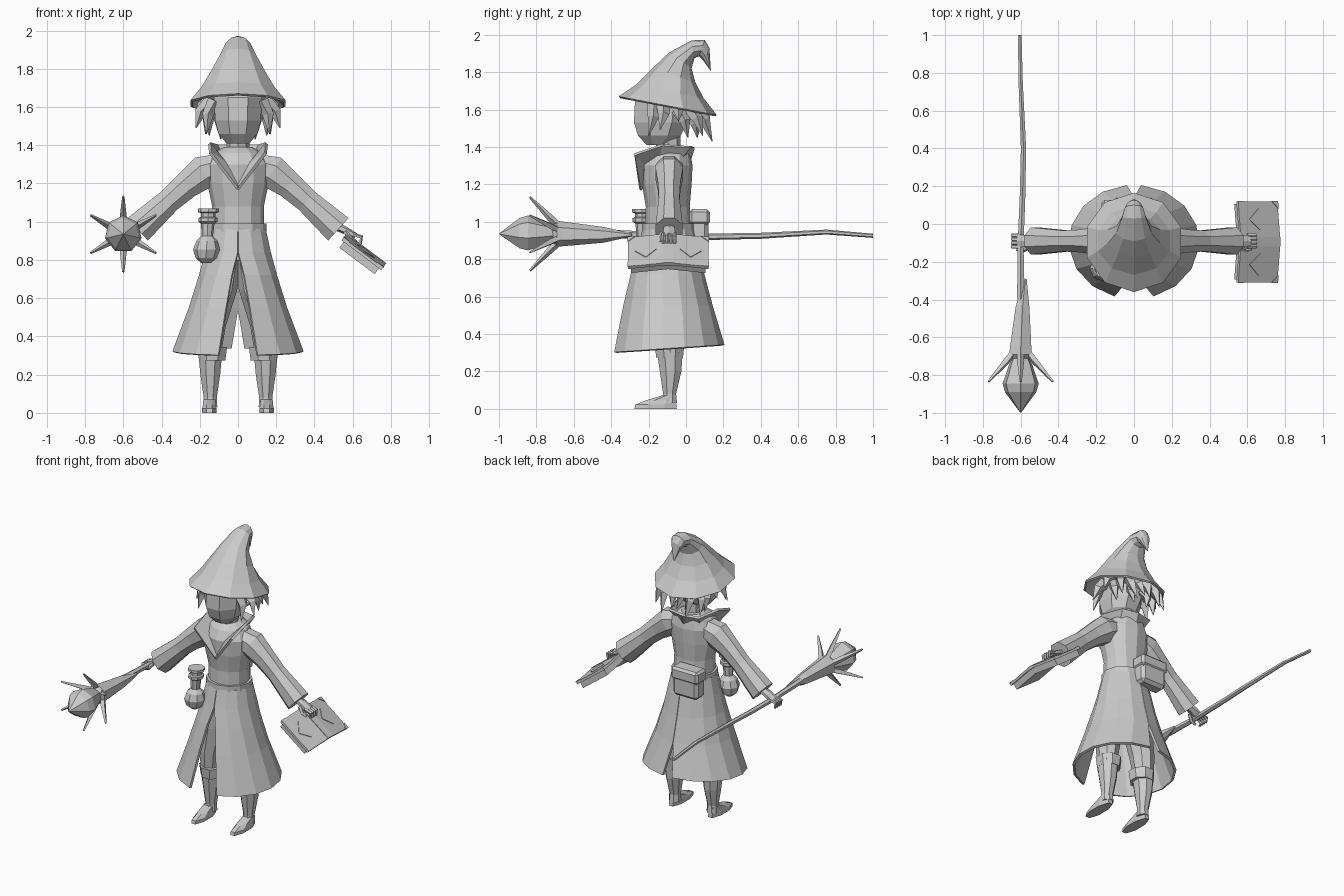
import bpy, bmesh, math
from mathutils import Vector as V

if "Cube" in bpy.data.objects:
    bpy.data.objects.remove(bpy.data.objects["Cube"])

mat = bpy.data.materials.new("light grey")
mat.diffuse_color = (0.6, 0.6, 0.6, 1)
mat.use_nodes = True
mat.node_tree.nodes["Principled BSDF"].inputs["Base Color"].default_value = mat.diffuse_color


def finish(name, bm):
    bmesh.ops.remove_doubles(bm, verts=bm.verts, dist=0.0005)
    bmesh.ops.recalc_face_normals(bm, faces=bm.faces)
    me = bpy.data.meshes.new(name)
    bm.to_mesh(me)
    bm.free()
    me.materials.append(mat)
    ob = bpy.data.objects.new(name, me)
    bpy.context.collection.objects.link(ob)
    return ob


def loft(name, rings, closed=True, caps=True):
    """Skin a list of equal-length point rings."""
    bm = bmesh.new()
    rows = [[bm.verts.new(p) for p in r] for r in rings]
    n = len(rows[0])
    for a, b in zip(rows, rows[1:]):
        for i in range(n if closed else n - 1):
            j = (i + 1) % n
            bm.faces.new((a[i], a[j], b[j], b[i]))
    if closed and caps:
        bm.faces.new(rows[0])
        bm.faces.new(rows[-1])
    return finish(name, bm)


def ring(c, u, v, n, phase=0.0):
    c, u, v = V(c), V(u), V(v)
    ts = [2 * math.pi * (i + phase) / n for i in range(n)]
    return [c + u * math.cos(t) + v * math.sin(t) for t in ts]


def zring(z, y0, y1, hw, n, x=0.0, phase=0.0):
    """Level ellipse between a front y and a back y."""
    return ring((x, (y0 + y1) / 2, z), (0, (y0 - y1) / 2, 0), (hw, 0, 0), n, phase)


def sweep(name, pts, radii, n=6, phase=0.0):
    """Tube along a path; each radius is a number or a pair."""
    pts = [V(p) for p in pts]
    ax = (pts[-1] - pts[0]).normalized()
    ref = V((1, 0, 0)) if abs(ax.y) > 0.9 else V((0, 1, 0))
    rings = []
    for i, (p, r) in enumerate(zip(pts, radii)):
        t = (pts[min(i + 1, len(pts) - 1)] - pts[max(i - 1, 0)]).normalized()
        u = t.cross(ref).normalized()
        v = u.cross(t)
        a, b = r if isinstance(r, tuple) else (r, r)
        rings.append(ring(p, u * a, v * b, n, phase))
    return loft(name, rings)


def thicken(ob, t):
    m = ob.modifiers.new("thickness", 'SOLIDIFY')
    m.thickness, m.offset = t, 0


# Bent pointed hat: front point, back point, half width
hat = [((-.36, 1.67), (.165, 1.57), .262), ((-.27, 1.73), (.095, 1.66), .20),
       ((-.18, 1.82), (.05, 1.745), .145), ((-.09, 1.905), (.03, 1.82), .098),
       ((.03, 1.97), (.045, 1.875), .066), ((.10, 1.972), (.07, 1.885), .05),
       ((.125, 1.93), (.09, 1.865), .035), ((.133, 1.81), (.129, 1.81), .003)]
rings = []
for f, b, hw in hat:
    f, b = V((0, *f)), V((0, *b))
    rings.append(ring((f + b) / 2, (f - b) / 2, (hw, 0, 0), 10))
inner = []
for r, k, drop in ((rings[2], .9, .03), (rings[1], .93, .02), (rings[0], .96, .008)):
    c = sum(r, V()) / len(r)
    inner.append([c + (p - c) * k - V((0, 0, drop)) for p in r])
loft("hat", inner + rings)

# Head and neck
loft("head", [zring(*a, 8, phase=.5) for a in (
    (1.41, -.215, -.10, .065), (1.46, -.265, -.02, .11), (1.53, -.29, .02, .13),
    (1.65, -.285, .04, .135), (1.74, -.21, .02, .10))])
loft("neck", [zring(z, -.16, -.03, .06, 8) for z in (1.28, 1.46)])

# Spiky hair: root then tip, mirrored
locks = [((.12, -.17, 1.63), (.165, -.2, 1.46)), ((.14, -.12, 1.63), (.22, -.14, 1.49)),
         ((.14, -.06, 1.63), (.21, -.04, 1.54)), ((.13, -.04, 1.6), (.15, .01, 1.45)),
         ((.12, .01, 1.62), (.17, .09, 1.46)), ((.08, .04, 1.63), (.09, .14, 1.43)),
         ((.05, .03, 1.57), (.05, .06, 1.45)), ((.02, .05, 1.62), (.02, .13, 1.48))]
for s in (1, -1):
    for a, b in locks:
        a, b = V((a[0] * s, *a[1:])), V((b[0] * s, *b[1:]))
        mid = (a + b) / 2 + V((.015 * s, .01, .015))
        sweep("hair_lock", [a, mid, b], [.04, .03, .002], 4)

# Coat body and belt
loft("coat_body", [zring(*a, 12) for a in (
    (.94, -.22, .03, .135), (1.08, -.215, .02, .135), (1.2, -.235, .03, .16),
    (1.3, -.24, .035, .165), (1.36, -.21, .025, .13), (1.39, -.17, 0, .075))])
loft("belt", [zring(z, -.235, .045, .15, 12) for z in (.94, .99)])

# Flared coat skirt, split at the front and back
skirt = [(.96, -.225, .035, .142, 0, 0), (.84, -.255, .065, .168, 0, 0),
         (.72, -.29, .09, .198, .03, 0), (.55, -.335, .135, .25, .06, 0),
         (.31, -.39, .20, .338, .10, .035)]
for s in (1, -1):
    rows = []
    for z, y0, y1, hw, front, back in skirt:
        cy, hy = (y0 + y1) / 2, (y1 - y0) / 2
        a0, a1 = math.asin(front / hw), math.pi - math.asin(back / hw)
        row = []
        for i in range(8):
            a = a0 + (a1 - a0) * i / 7
            lift = .02 * (1 - math.cos(a)) * (z < .4)
            row.append((s * hw * math.sin(a), cy - hy * math.cos(a), z - .01 * (z < .4) + lift))
        rows.append(row)
    thicken(loft("coat_skirt", rows, closed=False), .016)

# Turned-up collar with lapels
for s in (1, -1):
    low = [(0, -.225, 1.19), (.07, -.225, 1.31), (.105, -.14, 1.35), (.09, -.02, 1.35), (0, .02, 1.33)]
    top = [(0, -.245, 1.17), (.145, -.275, 1.36), (.15, -.13, 1.41), (.11, .02, 1.40), (0, .04, 1.40)]
    rows = [[(x * s, y, z) for x, y, z in r] for r in (low, top)]
    thicken(loft("collar", rows, closed=False), .016)

for s in (1, -1):
    # Sleeve with a hollow flared cuff
    arm = [(.10, 1.29), (.18, 1.26), (.27, 1.19), (.36, 1.11), (.525, .96), (.50, .983)]
    sweep("sleeve", [(x * s, -.09, z) for x, z in arm[:5]],
          [(.07, .075), (.095, .08), (.077, .065), (.068, .06), (.086, .078)], 8, .5)
    # Hand: palm, fingers and thumb
    sweep("palm", [(s * x, -.09, z) for x, z in ((.49, .985), (.56, .955), (.615, .925))],
          [.022, (.02, .036), (.016, .038)], 6)
    for k in range(4):
        y = -.12 + .02 * k
        sweep("finger", [(s * .60, y, .935), (s * .645, y, .92), (s * .64, y, .885)], [.011, .011, .008], 5)
    sweep("thumb", [(s * .56, -.125, .945), (s * .59, -.14, .91), (s * .62, -.135, .895)], [.012, .012, .008], 5)

    # Trouser leg, boot shaft, boot cuff and foot
    loft("trouser_leg", [zring(*a, 8, x=s * x) for x, a in (
        (.15, (.30, -.15, -.02, .06)), (.14, (.45, -.17, -.005, .075)),
        (.10, (.64, -.185, .01, .095)), (.075, (.80, -.19, .01, .095)))])
    loft("boot_shaft", [zring(*a, 8, x=s * .145, phase=.5) for a in (
        (.03, -.13, -.045, .04), (.08, -.125, -.05, .037), (.2, -.145, -.02, .056),
        (.30, -.16, -.012, .066))])
    loft("boot_cuff", [zring(*a, 8, x=s * .135, phase=.5) for a in (
        (.275, -.165, -.01, .075), (.345, -.175, -.002, .084))])
    loft("foot", [zring(*a, 8, x=s * .15, phase=.5) for a in (
        (0, -.285, -.04, .04), (.022, -.28, -.042, .041), (.045, -.22, -.048, .036),
        (.07, -.135, -.05, .034))])

# Flask hanging at the belt
flask = [(.785, .025), (.81, .055), (.855, .07), (.90, .055), (.925, .03), (.99, .035), (1.0, .05),
         (1.02, .05), (1.025, .038), (1.045, .038), (1.05, .055), (1.068, .055)]
loft("flask", [ring((-.165 + .05 * (z - .85), -.235, z), (r, 0, 0), (0, r, 0), 8) for z, r in flask])

# Belt pouch at the back with a flap
def box(name, x, y, z, sx, sy, sz, bevel):
    bm = bmesh.new()
    bmesh.ops.create_cube(bm, size=1)
    for v in bm.verts:
        v.co = V((x + v.co.x * sx, y + v.co.y * sy, z + v.co.z * sz))
    bmesh.ops.bevel(bm, geom=bm.edges[:], offset=bevel, segments=1, affect='EDGES')
    finish(name, bm)


box("pouch", -.07, .07, .96, .19, .10, .18, .02)
box("pouch_flap", -.07, .072, 1.025, .205, .11, .085, .015)

# Staff: long shaft, flared head, crystal and prongs
sx, sz = -.60, .935
sweep("staff_shaft", [(-.605, 1, .925), (-.60, .75, .945), (-.585, .4, .925), (-.59, .15, .92),
                      (-.60, -.1, .925), (sx, -.4, sz)],
      [.011, .013, .016, .017, .018, .022], 6)
sweep("staff_flare", [(-.575, -.29, .93), (-.59, -.44, .93), (sx, -.66, sz), (sx, -.69, sz), (sx, -.72, sz)],
      [.008, .042, .066, .07, .045], 6)
sweep("crystal", [(sx, -.69, sz), (sx, -.75, sz), (sx, -.845, sz), (sx, -.89, sz), (sx, -.998, sz)],
      [.04, .065, .098, .085, .003], 7)
for k in range(6):
    a = math.radians(90 + 60 * k)
    d = V((math.cos(a), 0, math.sin(a)))
    o = V((sx, 0, sz))
    sweep("prong", [o + d * .045 + V((0, -.68, 0)), o + d * .085 + V((0, -.725, 0)),
                    o + d * .197 + V((0, -.835, 0))], [.018, .019, .006], 4)

# Open book, held by the spine with its covers outward
def bk(u, y, n):
    return V((.655, -.095, .838)) + V((.8, 0, -.6)) * u + V((0, y, 0)) + V((.6, 0, .8)) * (n - .13 * abs(y))


def plate(name, shape, n0, n1):
    loft(name, [[bk(u, y, n) for u, y in shape] for n in (n0, n1)])


plate("book_spine", [(-.13, -.025), (.13, -.025), (.13, .025), (-.13, .025)], .012, .032)
for s in (1, -1):
    plate("book_cover", [(-.13, s * .012), (.13, s * .012), (.13, s * .215), (-.13, s * .215)], .012, .028)
    plate("book_pages", [(-.115, 0), (.115, 0), (.115, s * .2), (-.115, s * .2)], -.028, .012)
    plate("cover_diamond", [(-.065, s * .12), (0, s * .062), (.065, s * .12), (0, s * .178)], .027, .032)
    for e in (1, -1):
        plate("cover_corner", [(e * .132, s * .217), (e * .09, s * .217), (e * .132, s * .175)], .027, .032)
